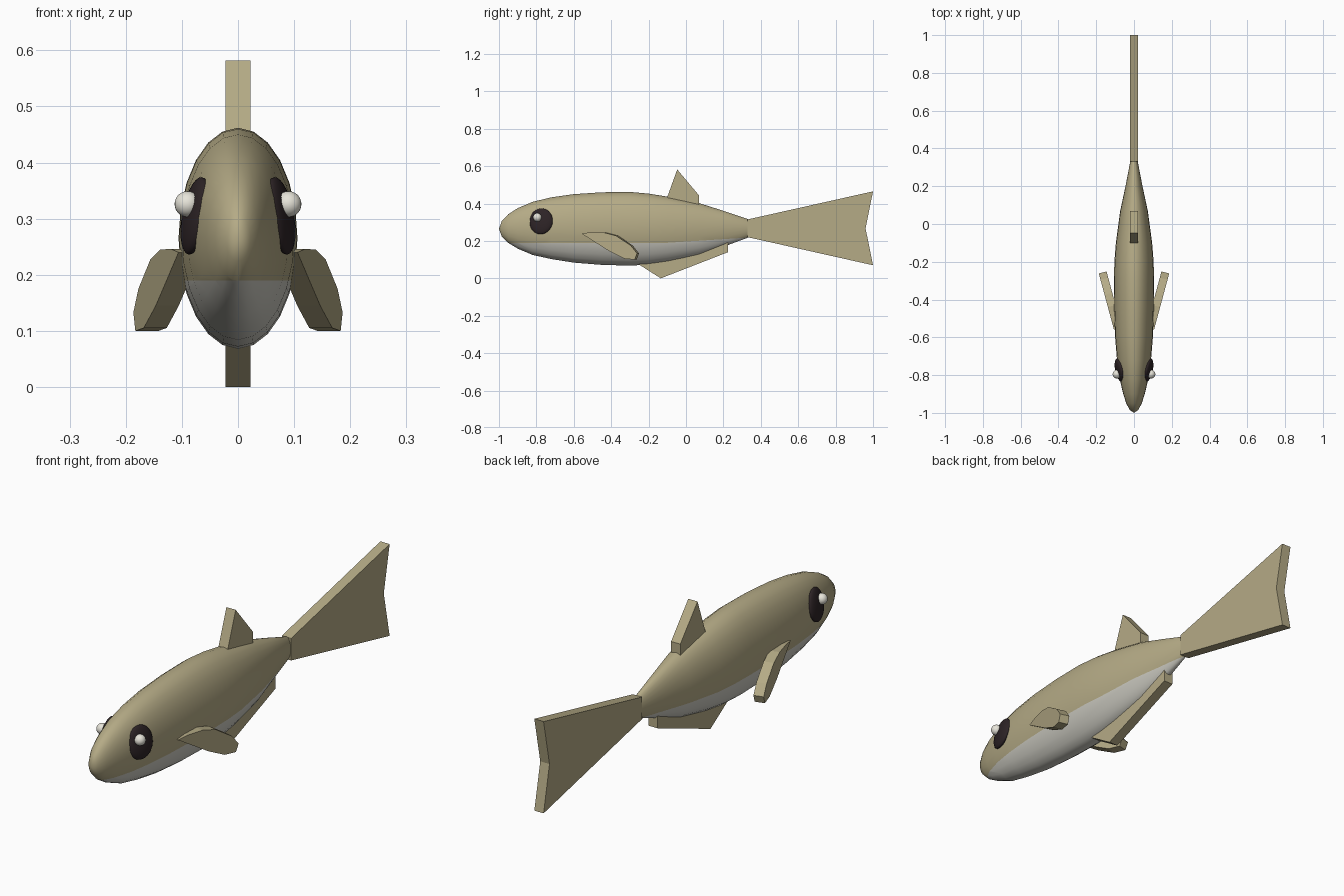
import bpy, bmesh, math
from mathutils import Vector

if "Cube" in bpy.data.objects:
    bpy.data.objects.remove(bpy.data.objects["Cube"])


def material(name, rgb):
    m = bpy.data.materials.new(name)
    m.diffuse_color = (*rgb, 1)
    m.use_nodes = True
    m.node_tree.nodes["Principled BSDF"].inputs["Base Color"].default_value = m.diffuse_color
    return m


TAN = material("olive tan", (0.46, 0.405, 0.238))
BELLY = material("pale belly", (0.60, 0.59, 0.53))
DARK = material("dark eye", (0.026, 0.017, 0.019))
WHITE = material("eye highlight", (0.80, 0.78, 0.70))


def finish(bm, name, mats, smooth=False):
    bmesh.ops.recalc_face_normals(bm, faces=bm.faces[:])
    for f in bm.faces:
        f.smooth = smooth
    me = bpy.data.meshes.new(name)
    bm.to_mesh(me)
    bm.free()
    for m in mats:
        me.materials.append(m)
    ob = bpy.data.objects.new(name, me)
    bpy.context.collection.objects.link(ob)
    return ob


def plate(name, points, place_a, place_b):
    """Flat fin: a (y, z) outline joined between two placed copies."""
    bm = bmesh.new()
    a = [bm.verts.new(place_a(y, z)) for y, z in points]
    b = [bm.verts.new(place_b(y, z)) for y, z in points]
    bm.faces.new(a)
    bm.faces.new(b[::-1])
    n = len(points)
    for i in range(n):
        j = (i + 1) % n
        bm.faces.new((a[i], b[i], b[j], a[j]))
    return finish(bm, name, [TAN])


# Body: elliptical rings (y, half width, half height, centre z)
rings = [
    (-0.985, 0.022, 0.041, 0.265), (-0.95, 0.041, 0.077, 0.266),
    (-0.9, 0.057, 0.108, 0.267), (-0.82, 0.076, 0.142, 0.267),
    (-0.72, 0.090, 0.165, 0.268), (-0.6, 0.100, 0.183, 0.267),
    (-0.45, 0.105, 0.194, 0.266), (-0.3, 0.106, 0.197, 0.265),
    (-0.2, 0.104, 0.190, 0.263), (-0.1, 0.096, 0.175, 0.262),
    (0.07, 0.073, 0.140, 0.262), (0.2, 0.045, 0.096, 0.265),
    (0.33, 0.020, 0.050, 0.267), (0.36, 0.010, 0.020, 0.267)]
SIDES = 24
bm = bmesh.new()
loops = []
for y, w, h, c in rings:
    angles = [2 * math.pi * i / SIDES for i in range(SIDES)]
    loops.append([bm.verts.new((w * math.cos(t), y, c + h * math.sin(t))) for t in angles])
for p, q in zip(loops, loops[1:]):
    for i in range(SIDES):
        j = (i + 1) % SIDES
        bm.faces.new((p[i], p[j], q[j], q[i]))
nose = bm.verts.new((0, -1, 0.265))
for i in range(SIDES):
    bm.faces.new((nose, loops[0][(i + 1) % SIDES], loops[0][i]))
bm.faces.new(loops[-1])

# Belly line: level at the front, rising towards the tail
KINK, LEVEL = -0.1, 0.19
for sign, slope in ((-1, 0.0), (1, 0.065)):
    faces = [f for f in bm.faces if sign * (f.calc_center_median().y - KINK) > 0]
    geom = set(faces)
    for f in faces:
        geom.update(f.edges)
        geom.update(f.verts)
    bmesh.ops.bisect_plane(bm, geom=list(geom), dist=1e-5, plane_co=(0, KINK, LEVEL),
                           plane_no=Vector((0, -slope, 1)).normalized())
for f in bm.faces:
    c = f.calc_center_median()
    if c.z < LEVEL + 0.065 * max(0, c.y - KINK):
        f.material_index = 1
finish(bm, "body", [TAN, BELLY], True)

# Upright fins on the centre line
T = 0.022
upright = {
    "tail_fin": [(0.33, 0.315), (1, 0.465), (0.96, 0.267), (1, 0.07), (0.33, 0.22)],
    "dorsal_fin": [(-0.1, 0.40), (-0.1, 0.435), (-0.047, 0.582), (0.07, 0.443), (0.07, 0.36)],
    "belly_fin": [(-0.25, 0.10), (-0.25, 0.073), (-0.135, 0), (0.225, 0.14), (0.225, 0.21)],
}
for name, pts in upright.items():
    plate(name, pts, lambda y, z: (-T, y, z), lambda y, z: (T, y, z))

# Side fins, splayed outward towards the back
side_fin = [(-0.56, 0.24), (-0.51, 0.246), (-0.44, 0.245), (-0.375, 0.228), (-0.295, 0.175),
            (-0.262, 0.133), (-0.275, 0.10), (-0.33, 0.105), (-0.41, 0.145)]
for s, label in ((-1, "left"), (1, "right")):
    plate(label + "_side_fin", side_fin,
          lambda y, z: (s * (0.187 + 0.27 * (y + 0.26)), y, z),
          lambda y, z: (s * (0.146 + 0.27 * (y + 0.26)), y + 0.011, z))


# Eyes with a round highlight
def ball(name, loc, radii, rot, mat):
    bm = bmesh.new()
    bmesh.ops.create_uvsphere(bm, u_segments=24, v_segments=14, radius=1)
    ob = finish(bm, name, [mat], True)
    ob.location, ob.scale, ob.rotation_euler = loc, radii, rot


for s, label in ((-1, "left"), (1, "right")):
    ball(label + "_eye", (s * 0.076, -0.775, 0.305), (0.02, 0.064, 0.07),
         (0, -s * math.radians(10), -s * math.radians(13)), DARK)
    ball(label + "_eye_highlight", (s * 0.09, -0.795, 0.326), (0.023, 0.023, 0.023),
         (0, 0, 0), WHITE)
